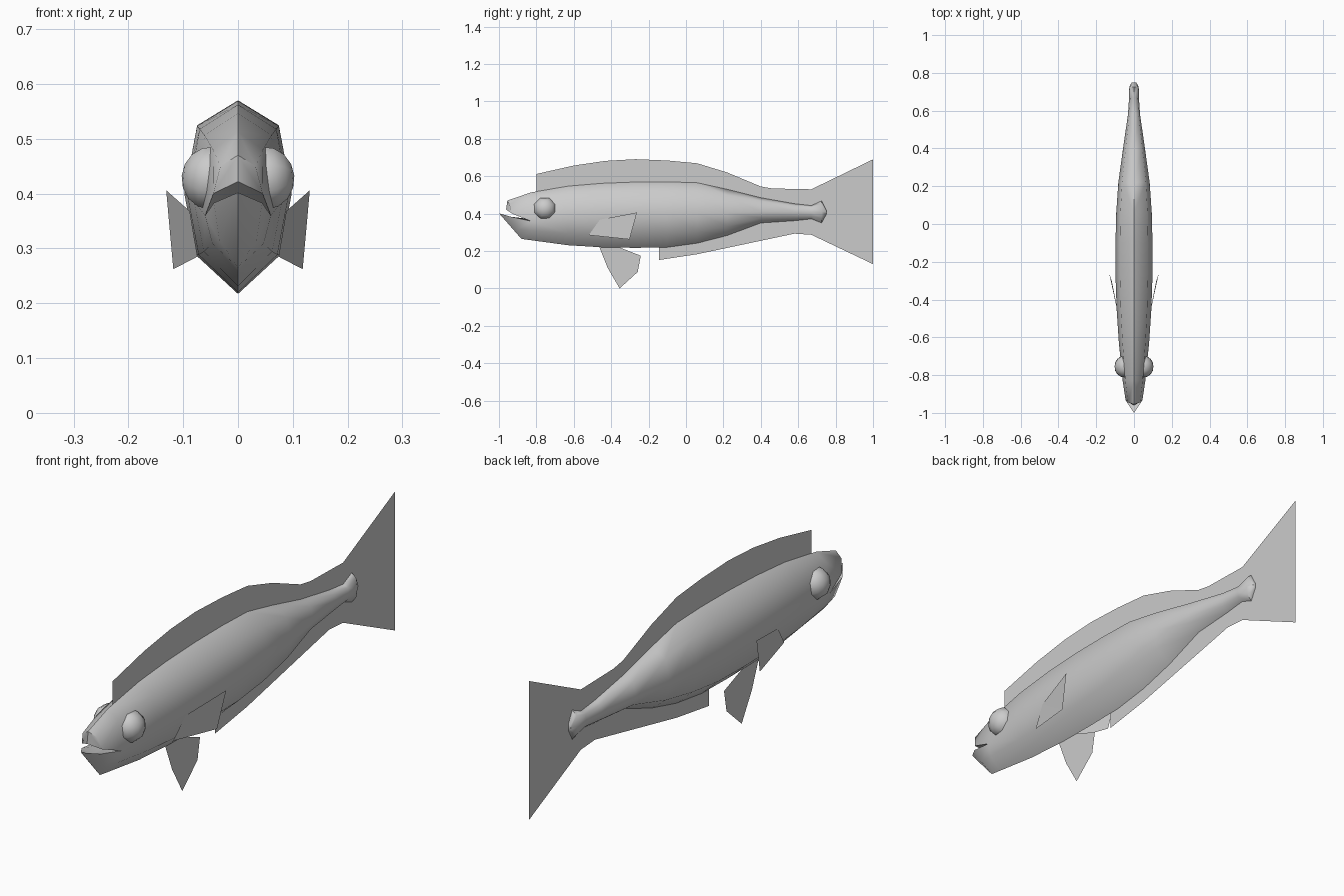
import bpy, bmesh, math
from mathutils import Matrix, Vector

cube = bpy.data.objects.get("Cube")
if cube:
    bpy.data.objects.remove(cube, do_unlink=True)

grey = bpy.data.materials.new("plain grey")
grey.use_nodes = True
COLOUR = (0.6, 0.6, 0.6, 1)
grey.diffuse_color = COLOUR
grey.node_tree.nodes["Principled BSDF"].inputs["Base Color"].default_value = COLOUR


def finish(name, bm, mirror=False, angle=None):
    """Turn a bmesh into an object, optionally mirrored in x and smoothed."""
    bmesh.ops.recalc_face_normals(bm, faces=bm.faces)
    mesh = bpy.data.meshes.new(name)
    bm.to_mesh(mesh)
    bm.free()
    mesh.materials.append(grey)
    obj = bpy.data.objects.new(name, mesh)
    bpy.context.collection.objects.link(obj)
    bpy.ops.object.select_all(action='DESELECT')
    obj.select_set(True)
    bpy.context.view_layer.objects.active = obj
    if mirror:
        mod = obj.modifiers.new("Mirror", 'MIRROR')
        mod.use_clip = True
        bpy.ops.object.modifier_apply(modifier=mod.name)
    if angle:
        bpy.ops.object.shade_smooth_by_angle(angle=math.radians(angle))
    return obj


def bridge(bm, a, b):
    """Skin two point rows of equal length; repeated points make triangles."""
    for i in range(len(a) - 1):
        corners = []
        for v in (a[i], a[i + 1], b[i + 1], b[i]):
            if v not in corners:
                corners.append(v)
        if len(corners) > 2:
            bm.faces.new(corners)


def flat_fin(name, points, mirror=False):
    bm = bmesh.new()
    bm.faces.new([bm.verts.new(p) for p in points])
    bmesh.ops.triangulate(bm, faces=bm.faces)
    return finish(name, bm, mirror)


# Body: half cross-sections, y, top z, side z, bottom z, half width
sections = [
    (-0.83, 0.513, 0.360, 0.258, 0.060),
    (-0.63, 0.547, 0.385, 0.231, 0.080),
    (-0.45, 0.562, 0.395, 0.220, 0.092),
    (-0.27, 0.569, 0.400, 0.217, 0.098),
    (-0.10, 0.570, 0.400, 0.220, 0.098),
    (0.06, 0.565, 0.405, 0.242, 0.094),
    (0.22, 0.530, 0.405, 0.283, 0.083),
    (0.40, 0.485, 0.410, 0.350, 0.058),
    (0.58, 0.453, 0.410, 0.362, 0.032),
    (0.67, 0.443, 0.408, 0.372, 0.026),
    (0.725, 0.468, 0.408, 0.350, 0.025),
    (0.75, 0.420, 0.408, 0.396, 0.012),
]
bm = bmesh.new()
rows = []
for y, top, side, bottom, w in sections:
    h = top - bottom
    rows.append([bm.verts.new(p) for p in (
        (0, y, top), (w * 0.76, y, top - h * 0.13), (w, y, side),
        (w * 0.78, y, bottom + h * 0.20), (0, y, bottom))])
for a, b in zip(rows, rows[1:]):
    bridge(bm, a, b)
bm.faces.new(rows[-1])

# Open mouth: upper jaw and lower jaw share the throat point
head = rows[0]
throat = bm.verts.new((0, -0.83, 0.37))
upper = [bm.verts.new(p) for p in (
    (0, -0.955, 0.470), (0.032, -0.945, 0.450),
    (0.045, -0.930, 0.400), (0, -0.962, 0.422))]
bridge(bm, head[:3] + [throat], upper)
bm.faces.new(upper)
lower = [bm.verts.new(p) for p in (
    (0, -0.92, 0.365), (0.044, -0.935, 0.383),
    (0.034, -0.90, 0.315), (0, -0.88, 0.265))]
bridge(bm, [throat] + head[2:], lower)
tip = bm.verts.new((0, -1.0, 0.402))
bridge(bm, lower, [tip] * 4)
finish("body", bm, mirror=True, angle=55)

# Eyes: low-poly domes set against the head
bm = bmesh.new()
bmesh.ops.create_uvsphere(bm, u_segments=8, v_segments=8, radius=0.062)
bmesh.ops.bisect_plane(bm, geom=bm.verts[:] + bm.edges[:] + bm.faces[:],
                       plane_co=(0, 0, -0.001), plane_no=(0, 0, 1), clear_inner=True)
bmesh.ops.holes_fill(bm, edges=[e for e in bm.edges if e.is_boundary])
bmesh.ops.transform(bm, verts=bm.verts, matrix=Matrix.Translation((0.049, -0.755, 0.428))
                    @ Matrix.Rotation(math.radians(-5), 4, 'Y')
                    @ Matrix.Rotation(math.radians(90), 4, 'Y')
                    @ Matrix.Rotation(math.radians(22.5), 4, 'Z')
                    @ Matrix.Diagonal((1, 1, 0.87, 1)))
finish("eyes", bm, mirror=True, angle=50)

# Back fin, tail fin and belly fin form one continuous sheet
outline = [(-0.80, 0.50), (-0.80, 0.612), (-0.60, 0.657), (-0.43, 0.682), (-0.27, 0.691),
           (-0.10, 0.684), (0.06, 0.669), (0.22, 0.620), (0.40, 0.545), (0.58, 0.514),
           (0.67, 0.530), (1.0, 0.690), (1.0, 0.130), (0.67, 0.287), (0.58, 0.293),
           (0.40, 0.279), (0.22, 0.217), (0.06, 0.183), (-0.145, 0.152), (-0.145, 0.235),
           (0.06, 0.26), (0.22, 0.30), (0.40, 0.38), (0.40, 0.46), (0.22, 0.51),
           (0.06, 0.54), (-0.27, 0.55), (-0.6, 0.53)]
flat_fin("back_tail_and_belly_fin", [(0, y, z) for y, z in outline])

# Pelvic fin hangs under the belly
pelvic = [(-0.465, 0.225), (-0.42, 0.112), (-0.355, 0.0), (-0.258, 0.088),
          (-0.242, 0.175), (-0.37, 0.225)]
flat_fin("pelvic_fin", [(0, y, z) for y, z in pelvic])

# Side fins angle outward toward the tail
flat_fin("side_fins", [(0.074, -0.52, 0.285), (0.088, -0.46, 0.368),
                       (0.131, -0.262, 0.406), (0.118, -0.302, 0.262)], mirror=True)
